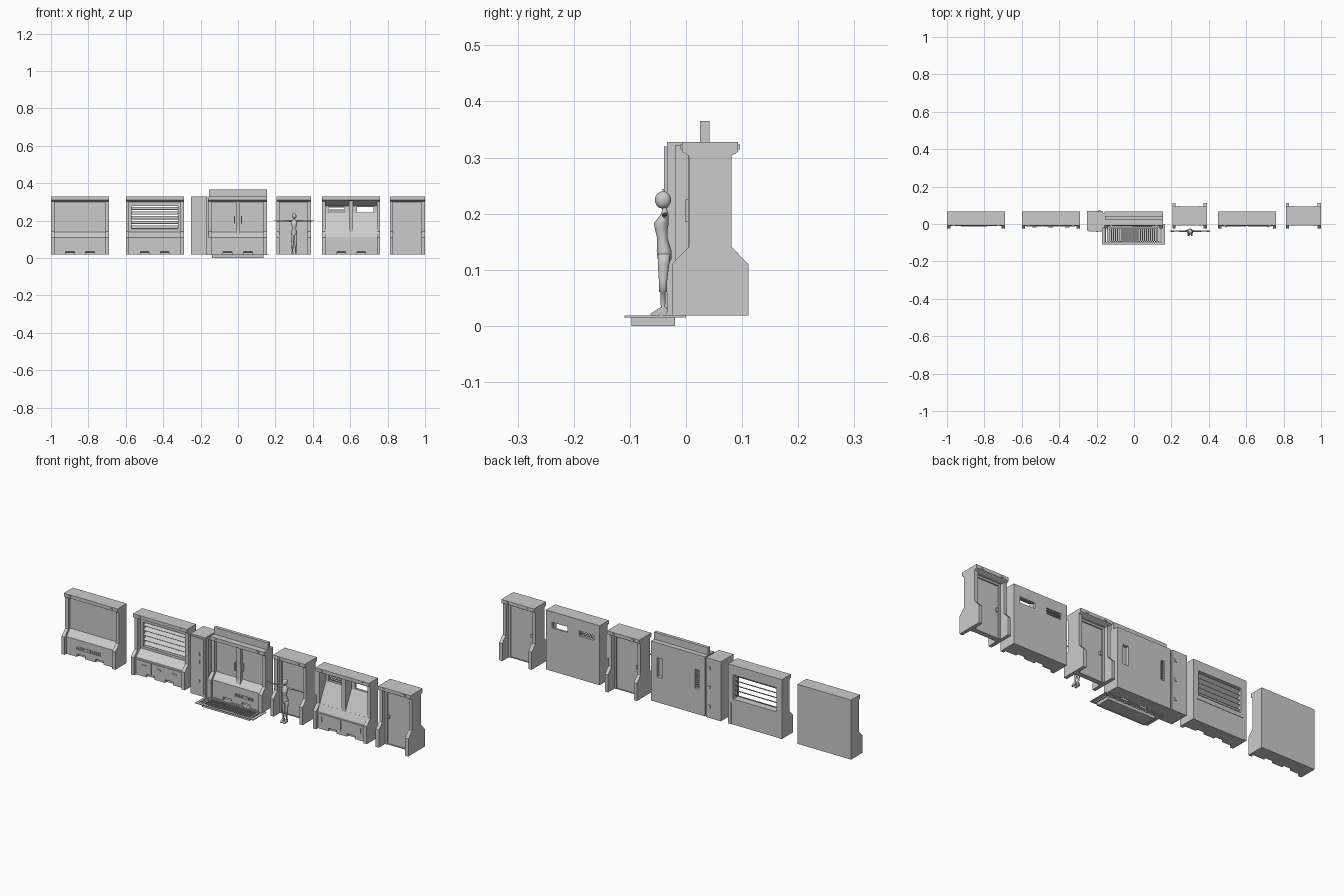
import bpy, bmesh, math
from mathutils import Vector

B, T = 0.018, 0.328            # bottom and top of every wall unit
PILLAR = 0.018


def finish(bm, name, smooth=False):
    bmesh.ops.recalc_face_normals(bm, faces=bm.faces)
    me = bpy.data.meshes.new(name)
    bm.to_mesh(me)
    bm.free()
    for p in me.polygons:
        p.use_smooth = smooth
    ob = bpy.data.objects.new(name, me)
    bpy.context.collection.objects.link(ob)
    return ob


def add_box(bm, x0, x1, y0, y1, z0, z1):
    vs = bmesh.ops.create_cube(bm, size=1)['verts']
    for v in vs:
        v.co = ((x0 + x1) / 2 + v.co.x * (x1 - x0), (y0 + y1) / 2 + v.co.y * (y1 - y0),
                (z0 + z1) / 2 + v.co.z * (z1 - z0))


def boxes(name, *items):
    bm = bmesh.new()
    for b in items:
        add_box(bm, *b)
    return finish(bm, name)


def prism(name, x0, x1, profile):
    """Extrude a (y, z) profile along x."""
    bm = bmesh.new()
    f = bm.faces.new([bm.verts.new((x0, y, z)) for y, z in profile])
    r = bmesh.ops.extrude_face_region(bm, geom=[f])
    bmesh.ops.translate(bm, verts=[g for g in r['geom'] if isinstance(g, bmesh.types.BMVert)],
                        vec=(x1 - x0, 0, 0))
    return finish(bm, name)


def slab(name, x0, x1, y0, y1, z0, z1, holes, h0, h1):
    """Upright slab with a row of rectangular holes."""
    items = [(x0, x1, y0, y1, z0, h0), (x0, x1, y0, y1, h1, z1)]
    edges = [x0] + [e for h in holes for e in h] + [x1]
    items += [(edges[i], edges[i + 1], y0, y1, h0, h1) for i in range(0, len(edges), 2)]
    return boxes(name, *items)


def loft(name, rings, axis='z', n=14):
    """Smooth tube through (centre, radius a, radius b) rings."""
    bm = bmesh.new()
    loops = []
    for c, a, b in rings:
        loop = []
        for i in range(n):
            t = 2 * math.pi * i / n
            d = (a * math.cos(t), b * math.sin(t))
            loop.append(bm.verts.new(Vector(c) + Vector((d[0], d[1], 0) if axis == 'z' else (0, d[0], d[1]))))
        loops.append(loop)
    for p, q in zip(loops, loops[1:]):
        for i in range(n):
            bm.faces.new((p[i], p[(i + 1) % n], q[(i + 1) % n], q[i]))
    bm.faces.new(loops[0])
    bm.faces.new(loops[-1])
    return finish(bm, name, True)


FRONT = [(-0.025, B), (-0.025, 0.11), (0.005, 0.141), (0.005, 0.303), (-0.007, 0.31), (-0.007, T)]
MIRRORED = [(0.086 - y, z) for y, z in reversed(FRONT)]
FLAT_BACK = [(0.068, T), (0.068, B)]


def shell(name, x0, x1, back):
    """Side pillars and top cap shared by all units."""
    for a, side in ((x0, 'left'), (x1 - PILLAR, 'right')):
        prism(f'{name}_{side}_pillar', a, a + PILLAR, FRONT + back)
    a, b = x0 + PILLAR, x1 - PILLAR
    y1 = 0.068 if back is FLAT_BACK else 0.093
    cap = [(0.012, 0.3), (-0.007, 0.31), (-0.007, T), (y1, T)]
    cap += [(y1, 0.3)] if back is FLAT_BACK else [(y1, 0.31), (0.074, 0.3)]
    prism(f'{name}_top_cap', a, b, cap)
    # lamp strip under the cap lip
    n = 6
    w = (b - a) / n
    ys = [(-0.010, -0.007)] + ([] if back is FLAT_BACK else [(y1, y1 + 0.003)])
    boxes(f'{name}_cap_clips', *[(x, x + 0.012, p, q, 0.314, 0.323)
                                 for p, q in ys for x in (x0 + 0.03, x1 - 0.042)])
    return a, b


def base(name, a, b, sill_y=0.02):
    """Lower cabinet with toe notch and sloping sill."""
    prism(f'{name}_base', a, b, [(0.004, B), (0.004, 0.03), (-0.01, 0.034), (-0.01, 0.108),
                                 (sill_y, 0.14), (0.066, 0.14), (0.066, B)])
    w = (b - a) / 4
    boxes(f'{name}_kick_feet', *[(x, x + 0.06, -0.01, 0.004, B, 0.034)
                                 for x in (a, (a + b) / 2 - 0.03, b - 0.06)])


def vent(name, x0, x1, z):
    boxes(f'{name}_vent', (x0, x1, -0.013, -0.01, z, z + 0.003), (x0, x1, -0.013, -0.01, z + 0.014, z + 0.017),
          *[(x0 + (x1 - x0) * i / 12, x0 + (x1 - x0) * i / 12 + 0.003, -0.013, -0.01, z, z + 0.017)
            for i in range(13)])


# plain wall unit
a, b = shell('plain_wall', -1.0, -0.69, FLAT_BACK)
base('plain_wall', a, b)
boxes('plain_wall_panel', (a, b, 0.02, 0.068, B, T - 0.01))
vent('plain_wall', -0.925, -0.79, 0.055)

# louvred window unit with drawers
a, b = shell('window_wall', -0.60, -0.29, FLAT_BACK)
base('window_wall', a, b, 0.03)
slab('window_frame', a, b, 0.03, 0.068, 0.13, T - 0.01, [(-0.57, -0.32)], 0.152, 0.278)
for i in range(5):
    z = 0.158 + i * 0.025
    prism(f'window_louvre_{i}', -0.57, -0.32, [(0.036, z), (0.038, z - 0.002), (0.06, z + 0.013), (0.058, z + 0.015)])
for i in range(3):
    x = a + 0.008 + i * 0.088
    boxes(f'drawer_{i}', (x, x + 0.082, -0.014, -0.01, 0.04, 0.1),
          (x + 0.03, x + 0.052, -0.018, -0.014, 0.075, 0.081))

# double door unit
a, b = shell('door_wall', -0.157, 0.155, FLAT_BACK)
base('door_wall', a, b)
boxes('door_panels', (a, -0.012, 0.02, 0.05, 0.13, T - 0.01), (0.012, b, 0.02, 0.05, 0.13, T - 0.01))
prism('door_centre_post', -0.012, 0.012, [(0.0, 0.118), (0.005, 0.141), (0.005, 0.303), (0.06, 0.303), (0.06, 0.118)])
boxes('door_handles', *[(x, x + 0.006, -0.002, 0.02, 0.185, 0.225) for x in (-0.021, 0.015)])
slab('door_back_wall', a, b, 0.05, 0.068, B, T - 0.01, [(-0.122, -0.1), (0.09, 0.12)], 0.15, 0.25)
boxes('back_window_rungs', *[(-0.122, -0.1, 0.054, 0.062, z / 1000, z / 1000 + 0.005) for z in range(155, 246, 12)])
vent('door_wall', -0.01, 0.09, 0.055)
boxes('top_beam', (-0.155, 0.155, 0.025, 0.042, T - 0.002, 0.365))

# locker column beside the double door
boxes('side_locker', (-0.25, -0.165, -0.034, 0.07, B, T), (-0.165, -0.157, -0.02, 0.06, B, T - 0.006),
      (-0.244, -0.172, -0.039, -0.034, 0.03, 0.32))
boxes('locker_latches', *[(-0.2, -0.192, -0.042, -0.039, z, z + 0.014) for z in (0.09, 0.19, 0.23)])
boxes('locker_rear_hinges', *[(-0.19, -0.178, 0.07, 0.074, z, z + 0.016) for z in (0.07, 0.17, 0.27)])

# floor grate over a shallow tray
X0, X1, Y0, Y1 = -0.17, 0.165, -0.11, 0.0
boxes('grate_frame', (X0, X1, Y0, Y0 + 0.012, 0.0145, B), (X0, X1, Y1 - 0.016, Y1, 0.0145, B),
      (X0, X0 + 0.012, Y0, Y1, 0.0145, B), (X1 - 0.012, X1, Y0, Y1, 0.0145, B))
boxes('grate_bars', *[(X0 + 0.016 + i * 0.0104, X0 + 0.021 + i * 0.0104, Y0 + 0.01, Y1 - 0.014, 0.0145, B - 0.001)
                      for i in range(30)])
boxes('grate_tray', (-0.14, 0.135, -0.097, -0.092, 0, 0.015), (-0.14, 0.135, -0.025, -0.02, 0, 0.015),
      (-0.14, -0.135, -0.097, -0.02, 0, 0.015), (0.13, 0.135, -0.097, -0.02, 0, 0.015),
      (-0.14, 0.135, -0.097, -0.02, 0.003, 0.005))


# two-sided narrow door units
def narrow_door(name, x0, x1, slots):
    a, b = shell(name, x0, x1, MIRRORED)
    boxes(f'{name}_leaf', (a + 0.008, b - 0.008, 0.034, 0.052, B, 0.296))
    boxes(f'{name}_frame', (a, a + 0.01, 0.027, 0.059, B, 0.302), (b - 0.01, b, 0.027, 0.059, B, 0.302),
          (a, b, 0.027, 0.059, 0.29, 0.302), (a, b, 0.03, 0.056, B, 0.022))
    items = []
    for y0, y1, hx in ((0.026, 0.034, a + 0.014), (0.052, 0.06, a + 0.014)):
        items.append((hx, hx + 0.01, y0, y1, 0.155, 0.172))
        for z in slots:
            items.append((a + 0.028, b - 0.03, y0 + 0.004, y1 - 0.004, z, z + 0.005))
    boxes(f'{name}_fittings', *items)


narrow_door('plain_door', 0.205, 0.39, [0.21])
narrow_door('slotted_door', 0.812, 1.0, [0.21, 0.24, 0.275])

# twin hatch unit with sloping chutes
a, b = shell('hatch_wall', 0.45, 0.76, FLAT_BACK)
base('hatch_wall', a, b, 0.005)
holes = [(0.483, 0.57), (0.637, 0.724)]
slab('hatch_back_wall', a, b, 0.056, 0.068, B, T - 0.01, holes, 0.243, 0.273)
prism('hatch_slope', a, b, [(0.005, 0.139), (0.056, 0.239), (0.056, 0.139)])
boxes('hatch_centre_post', (0.594, 0.616, 0.004, 0.06, 0.135, 0.304))
prism('hatch_hood', a, b, [(0.012, 0.302), (0.056, 0.278), (0.056, 0.302)])
boxes('hatch_slats', *[(0.483, 0.57, 0.058, 0.064, z, z + 0.004) for z in (0.249, 0.258, 0.267)])
boxes('hatch_doors', (0.474, 0.6, -0.014, -0.01, 0.04, 0.1), (0.61, 0.736, -0.014, -0.01, 0.04, 0.1),
      *[(x, x + 0.004, -0.018, -0.014, 0.06, 0.085) for x in (0.49, 0.715)])

# scale figure with arms held out
FX, FY = 0.30, -0.041
loft('figure_torso', [((FX, FY + dy, z), rx, ry) for z, rx, ry, dy in (
    (0.112, 0.006, 0.008, 0.003), (0.12, 0.015, 0.013, 0.003), (0.134, 0.0165, 0.0135, 0.002), (0.156, 0.0105, 0.0095, -0.001),
    (0.172, 0.013, 0.0115, -0.003), (0.183, 0.0145, 0.0135, -0.003), (0.196, 0.015, 0.008, 0.002), (0.203, 0.009, 0.0055, 0.003),
    (0.207, 0.0042, 0.0045, 0.003), (0.216, 0.004, 0.0045, 0.001))])
bm = bmesh.new()
bmesh.ops.create_uvsphere(bm, u_segments=16, v_segments=12, radius=1)
for v in bm.verts:
    v.co = (FX + v.co.x * 0.012, FY + v.co.y * 0.0145, 0.2245 + v.co.z * 0.0155)
finish(bm, 'figure_head', True)
for s, side in ((-1, 'left'), (1, 'right')):
    loft(f'figure_{side}_leg', [((FX + s * dx, FY + dy, z), r, r2) for z, r, r2, dx, dy in (
        (0.128, 0.008, 0.011, 0.008, 0.002), (0.11, 0.0082, 0.0105, 0.0085, 0.001), (0.08, 0.0065, 0.0075, 0.0085, 0.0),
        (0.061, 0.0065, 0.0075, 0.0085, 0.0), (0.06, 0.0045, 0.005, 0.0085, 0.0), (0.035, 0.0033, 0.004, 0.009, 0.0),
        (0.024, 0.0035, 0.0045, 0.009, 0.0))])
    prism(f'figure_{side}_shoe', FX + s * 0.009 - 0.0045, FX + s * 0.009 + 0.0045,
          [(-0.063, B), (-0.063, 0.022), (-0.048, 0.032), (-0.035, 0.034), (-0.034, B), (-0.041, B), (-0.044, 0.021), (-0.05, B)])
    loft(f'figure_{side}_arm', [((FX + s * dx, FY + 0.003, z), r, r2) for dx, z, r, r2 in (
        (0.01, 0.197, 0.005, 0.005), (0.03, 0.198, 0.0045, 0.0045), (0.055, 0.198, 0.0036, 0.0036), (0.084, 0.198, 0.0026, 0.0026),
        (0.09, 0.198, 0.0042, 0.0022), (0.1, 0.198, 0.004, 0.0018), (0.109, 0.198, 0.0015, 0.001))], 'x', 10)
